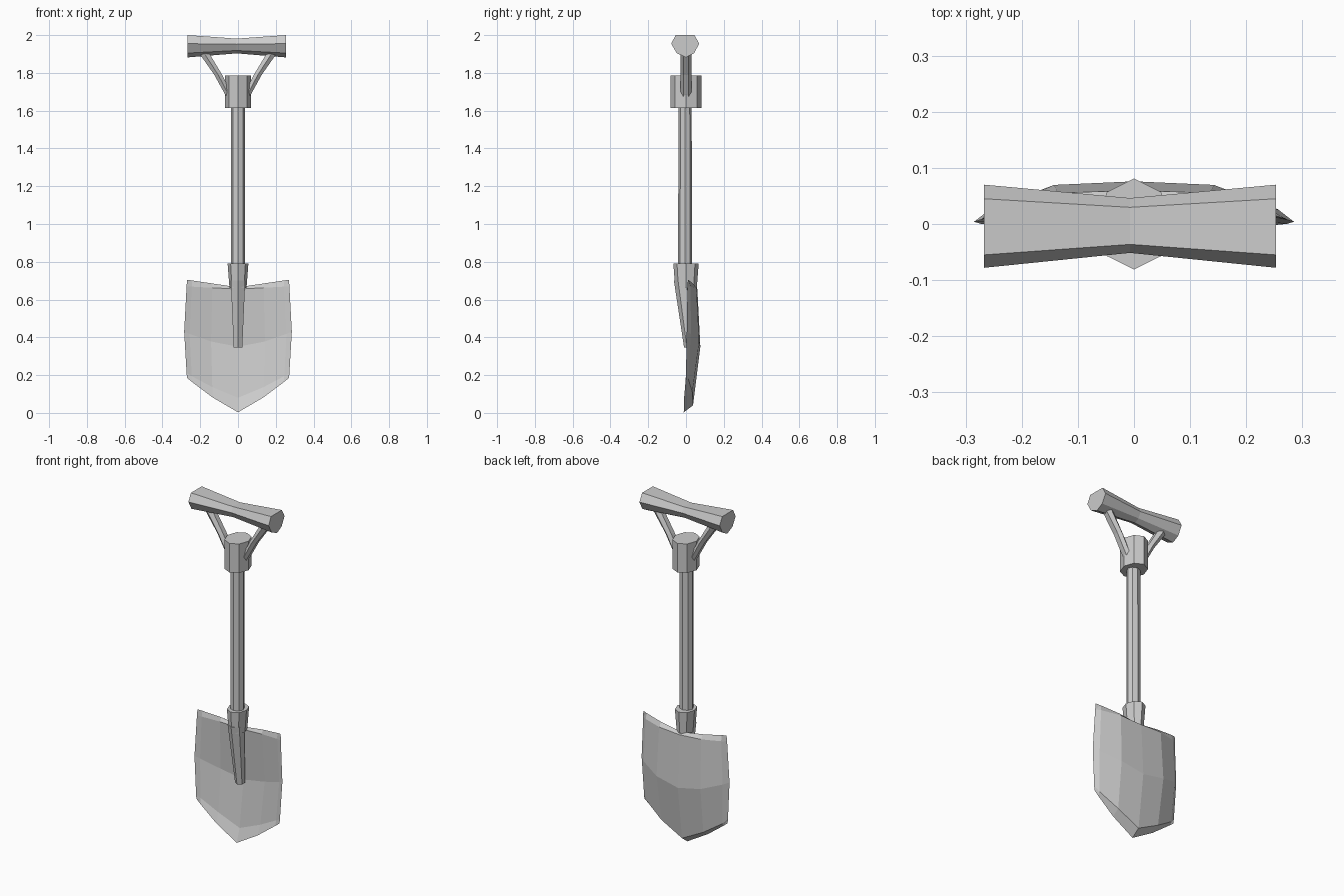
import bpy, bmesh
from math import sin, cos, pi

if "Cube" in bpy.data.objects:
    bpy.data.objects.remove(bpy.data.objects["Cube"])


def finish(name, bm):
    bmesh.ops.recalc_face_normals(bm, faces=bm.faces)
    me = bpy.data.meshes.new(name)
    bm.to_mesh(me)
    bm.free()
    ob = bpy.data.objects.new(name, me)
    bpy.context.collection.objects.link(ob)
    return ob


def ring(cx, cy, z, rx, ry, n=8):
    return [(cx + rx * sin(2 * pi * i / n), cy + ry * cos(2 * pi * i / n), z) for i in range(n)]


def loft(name, rings):
    """Skin a list of equal-sized rings and cap both ends."""
    bm = bmesh.new()
    vs = [[bm.verts.new(p) for p in r] for r in rings]
    n = len(vs[0])
    for a, b in zip(vs, vs[1:]):
        for i in range(n):
            j = (i + 1) % n
            bm.faces.new((a[i], a[j], b[j], b[i]))
    bm.faces.new(vs[0])
    bm.faces.new(vs[-1])
    return finish(name, bm)


# Grip: seven-sided bar, pinched in the middle
profile = [(0.045, 2.0), (-0.055, 2.0), (-0.078, 1.955), (-0.05, 1.905),
           (0, 1.882), (0.043, 1.905), (0.07, 1.955)]


def grip_ring(x, s):
    return [(x, s * y, 1.945 + s * (z - 1.945)) for y, z in profile]


loft("grip", [grip_ring(-0.267, 1), grip_ring(-0.007, 0.66), grip_ring(0.253, 1)])

# Arms joining the grip to the collar
arm = loft("grip_arms", [ring(x, 0, z, rx, 0.029, 6) for x, z, rx in
                         [(0.045, 1.675, 0.02), (0.105, 1.79, 0.024), (0.172, 1.893, 0.03), (0.185, 1.92, 0.03)]])
arm.modifiers.new("mirror", 'MIRROR')

# Collar, shaft and socket
loft("collar", [ring(0, 0, z, 0.068, 0.081) for z in (1.615, 1.785)])
loft("shaft", [ring(0, -0.005, 0.7, 0.038, 0.037), ring(0, -0.005, 1.65, 0.038, 0.035)])
loft("socket", [ring(0, 0, z, r, r + 0.012) for z, r in ((0.66, 0.045), (0.79, 0.055))])

# Spike running down from the socket onto the blade
loft("spike", [ring(0, 0.02, 0.345, 0.026, 0.03, 6), ring(0, -0.02, 0.70, 0.044, 0.044, 6)])

# Blade: dished front and back skins sharing one sharp outer rim
US = [-1, -0.9, -0.5, 0, 0.5, 0.9, 1]
# row: half width, z centre, z side, power, y side, front y centre, back y centre
ROWS = [(0.270, 0.665, 0.705, 1.0, 0.010, 0.042, 0.042),
        (0.272, 0.655, 0.670, 1.0, 0.008, 0.030, 0.060),
        (0.285, 0.350, 0.430, 1.5, 0.004, 0.052, 0.076),
        (0.272, 0.080, 0.210, 1.2, 0.000, 0.015, 0.037),
        (0.270, 0.003, 0.185, 1.2, 0.000, -0.012, -0.012)]
bm = bmesh.new()
shared = {}


def blade_vert(i, j, back):
    rim = i in (0, len(ROWS) - 1) or j in (0, len(US) - 1)
    key = (i, j, back and not rim)
    if key not in shared:
        w, zc, zs, p, ys, yf, yb = ROWS[i]
        u = abs(US[j])
        if key[2] and i == 3:
            zc, zs = 0.04, 0.20
        bulge = 1 - u ** (3.5 if key[2] else 2.5)
        y = ys + ((yb if back else yf) - ys) * bulge
        shared[key] = bm.verts.new((w * US[j], y, zc + (zs - zc) * u ** p))
    return shared[key]


for back in (False, True):
    for i in range(len(ROWS) - 1):
        for j in range(len(US) - 1):
            bm.faces.new([blade_vert(a, b, back) for a, b in
                          ((i, j), (i, j + 1), (i + 1, j + 1), (i + 1, j))])
finish("blade", bm)
